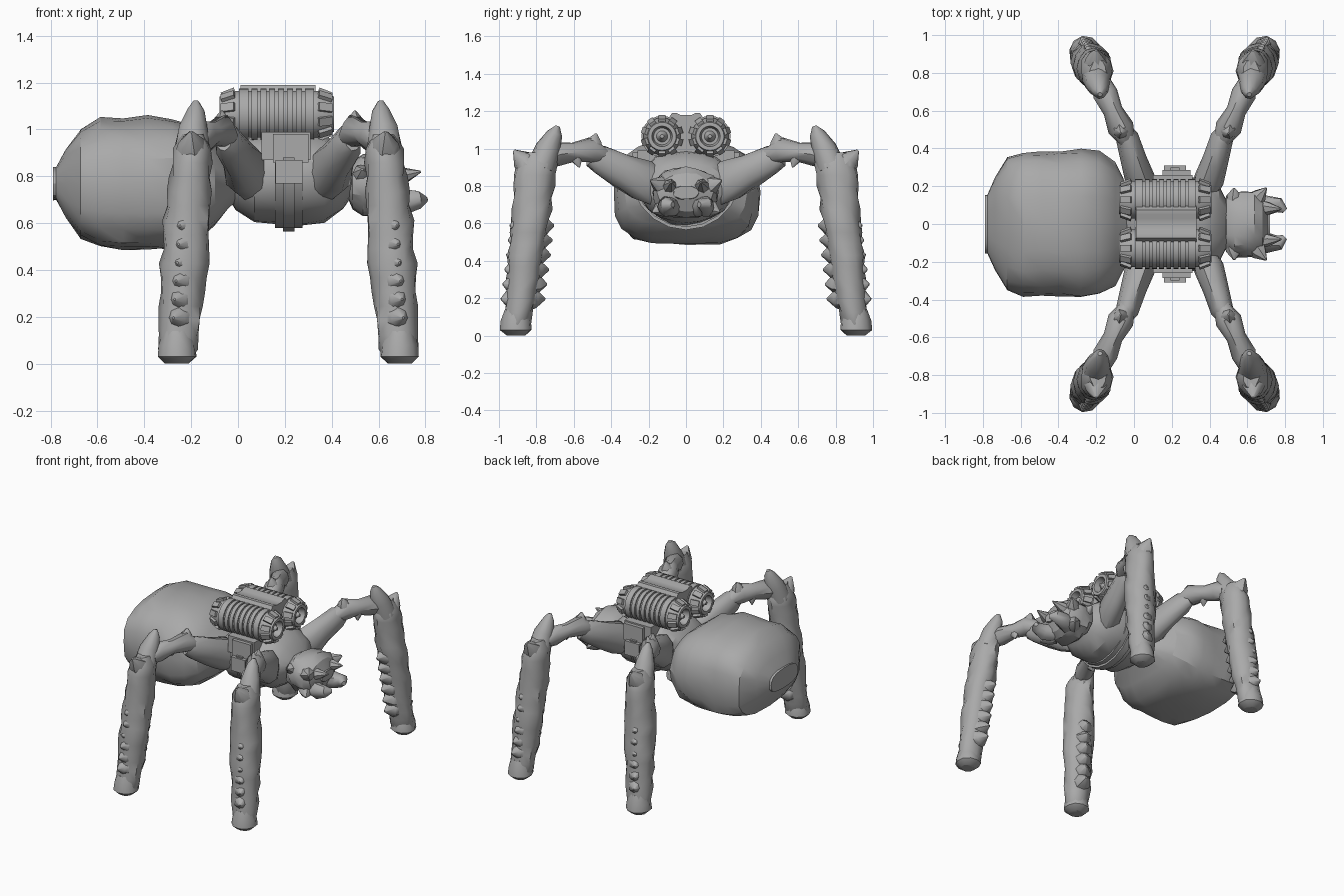
import bpy, bmesh, math, random
from mathutils import Vector, Matrix

old = bpy.data.objects.get("Cube")
if old:
    bpy.data.objects.remove(old, do_unlink=True)

shade = (.4, .4, .4, 1)
grey = bpy.data.materials.new("stone grey")
grey.use_nodes = True
grey.diffuse_color = shade
grey.node_tree.nodes["Principled BSDF"].inputs["Base Color"].default_value = shade


def finish(name, bm, angle=40):
    bmesh.ops.recalc_face_normals(bm, faces=bm.faces)
    mesh = bpy.data.meshes.new(name)
    bm.to_mesh(mesh)
    bm.free()
    mesh.materials.append(grey)
    mesh.shade_smooth()
    mesh.set_sharp_from_angle(angle=math.radians(angle))
    ob = bpy.data.objects.new(name, mesh)
    bpy.context.collection.objects.link(ob)


def skin(bm, rings):
    """Bridge rings of points and cap both ends."""
    loops = [[bm.verts.new(point) for point in ring] for ring in rings]
    for first, second in zip(loops, loops[1:]):
        for i in range(len(first)):
            bm.faces.new((first[i - 1], first[i], second[i], second[i - 1]))
    bm.faces.new(loops[0])
    bm.faces.new(loops[-1])


def oval(centre, u, v, sides, rough=0, upper=2, lower=2):
    """Ring of points, boxier where the upper or lower power is higher."""
    ring = []
    for i in range(sides):
        turn = math.tau * i / sides
        c, s = math.cos(turn), math.sin(turn)
        power = 2 / (upper if s >= 0 else lower)
        c, s = math.copysign(abs(c) ** power, c), math.copysign(abs(s) ** power, s)
        ring.append(centre + (u * c + v * s) * (1 + random.uniform(-rough, rough)))
    return ring


def limb(bm, path, sides=10, rough=.08, tall=1):
    """Tube of changing radius along (x, y, z, radius) points."""
    points = [Vector(step[:3]) for step in path]
    rings = []
    for i, point in enumerate(points):
        ahead = points[min(i + 1, len(points) - 1)]
        along = (ahead - points[max(i - 1, 0)]).normalized()
        u = along.orthogonal() if abs(along.z) > .99 else along.cross(Vector((0, 0, 1)))
        u = u.normalized() * path[i][3]
        rings.append(oval(point, u, u.cross(along) * tall, sides, rough))
    skin(bm, rings)


def spike(bm, base, reach, radius):
    """Blunt cone from a base point along a reach vector."""
    base, reach = Vector(base), Vector(reach)
    path = [(*(base + reach * t), radius * (1 - .9 * t * t)) for t in (0, .5, 1)]
    limb(bm, path, sides=7)


def body(name, back, front, width, height, level, blunt_back, blunt_front, lower, rough, steps):
    """Rounded mass along x; blunt values square off its two ends."""
    bm = bmesh.new()
    rings = []
    for k in range(steps + 1):
        a = -math.cos(math.pi * k / steps)
        blunt = blunt_back if a < 0 else blunt_front
        wide = max(.4, 1 - abs(a) ** (blunt + 2))
        high = max(.25, 1 - abs(a) ** blunt)
        centre = Vector(((back + front + (front - back) * a) / 2, 0, level))
        rings.append(oval(centre, Vector((0, width * wide, 0)), Vector((0, 0, height * high)),
                          20, rough, 2.4, lower))
    skin(bm, rings)
    finish(name, bm, 28)


def box(bm, centre, size, turn):
    bmesh.ops.create_cube(bm, size=1, matrix=turn @ Matrix.Translation(centre) @ Matrix.Diagonal((*size, 1)))


# Abdomen, thorax and head
random.seed(4)
body("abdomen", -.79, .02, .39, .285, .77, 5, 3, 3, .03, 12)
body("thorax", -.08, .52, .25, .2, .79, 4, 4, 2, .03, 9)
body("head", .45, .72, .17, .135, .765, 4, 4, 2.4, .06, 8)

bm = bmesh.new()
for s in (1, -1):
    spike(bm, (.64, s * .09, .79), (.14, s * -.01, .03), .045)
    spike(bm, (.63, s * .11, .79), (.07, s * .08, .04), .055)
    spike(bm, (.53, s * .11, .8), (0, s * .08, .03), .05)
    spike(bm, (.62, s * .1, .69), (.05, s * .08, -.03), .055)
    limb(bm, [(.64, s * .07, .69, .055), (.71, s * .1, .69, .055),
              (.77, s * .1, .7, .04), (.8, s * .07, .7, .015)])
finish("head_spikes_and_jaws", bm)


def shin_point(t):
    """Centre of the lower leg, from knee (0) to ground (1)."""
    return Vector((.62 + .07 * t, .8 + .11 * t ** 1.2, .98 * (1 - t)))


def build_thigh(bm):
    limb(bm, [(.35, .13, .77, .07), (.4, .24, .83, .085), (.43, .34, .88, .07),
              (.47, .46, .94, .06), (.49, .51, .96, .04)], tall=1.35)


def build_knee(bm):
    limb(bm, [(.47, .44, .96, .045), (.5, .51, .99, .07), (.54, .6, .98, .05),
              (.58, .69, .97, .065), (.6, .75, .95, .05)])
    spike(bm, (.5, .5, 1), (0, -.02, .08), .05)
    spike(bm, (.54, .6, .98), (.02, -.03, -.08), .04)


def build_shin(bm):
    rings = []
    steps = 16
    for k in range(steps + 1):
        t = k / steps
        end = .6 if k in (0, steps) else 1
        u = Vector((.075 + .025 * math.sin(math.pi * t), 0, 0))
        v = Vector((0, .11 - .045 * t * t, 0))
        rings.append(oval(shin_point(t), u * end, v * end, 12, .09))
    skin(bm, rings)
    # Foot
    limb(bm, [(.69, .91, .14, .06), (.69, .91, .08, .08), (.69, .91, .03, .085), (.69, .91, 0, .05)], rough=.03)
    # Knee horn and outer corner
    limb(bm, [(.63, .78, .9, .08), (.62, .74, 1, .065), (.61, .7, 1.08, .04), (.61, .685, 1.12, .012)])
    spike(bm, (.63, .83, .89), (0, .09, .1), .075)
    # Saw teeth down the inner edge, smaller ones down the outer edge
    for k in range(6):
        base = shin_point(.4 + .08 * k)
        spike(bm, base + Vector((0, -.03, 0)), (-.03, -.1, 0), .07)
        spike(bm, base + Vector((0, .04, 0)), (.03, .065, 0), .055)


# Legs: one design mirrored to four corners
middle = Vector((.215, 0, 0))
for end, sx in (("front", 1), ("rear", -1)):
    for side, sy in (("left", 1), ("right", -1)):
        random.seed(9)
        flip = Matrix.Translation(middle) @ Matrix.Diagonal((sx, sy, 1, 1)) @ Matrix.Translation(-middle)
        for part, build in (("thigh", build_thigh), ("knee", build_knee), ("shin", build_shin)):
            bm = bmesh.new()
            build(bm)
            bmesh.ops.transform(bm, matrix=flip, verts=bm.verts)
            finish(f"{end}_{side}_{part}", bm, 45)

# Twin tanks: mirrored lathe profile along x with recessed ends
cap = [(.24, .01), (.2, .03), (.2, .045), (.245, .055), (.245, .075), (.18, .1), (.16, .1), (.16, .11)]
profile = [(-x, r) for x, r in cap]
for k in range(-3, 4):
    groove = .038 * k
    profile += [(groove + dx, r) for dx, r in ((-.006, .11), (-.006, .1), (.006, .1), (.006, .11))]
profile += reversed(cap)
for side, s in (("left", 1), ("right", -1)):
    bm = bmesh.new()
    centre = Vector((.165, s * .128, 1.065))
    skin(bm, [oval(centre + Vector((x, 0, 0)), Vector((0, r, 0)), Vector((0, 0, r)), 28) for x, r in profile])
    # Raised lugs around both tapered ends
    for k in range(10):
        spin = Matrix.Translation(centre) @ Matrix.Rotation(math.tau * k / 10, 4, "X")
        for tilt in (-1, 1):
            turn = spin @ Matrix.Translation((tilt * .207, 0, .092)) @ Matrix.Rotation(tilt * .37, 4, "Y")
            box(bm, (0, 0, 0), (.06, .036, .024), turn)
    finish(f"{side}_tank", bm, 30)

# Bar joining the tanks
bm = bmesh.new()
half = [(.03, 1.18), (.05, 1.19), (.075, 1.19), (.1, 1.15), (.03, 1.06), (.06, .97)]
outline = half + [(-y, z) for y, z in reversed(half)]
skin(bm, [[Vector((x, y, z)) for y, z in outline] for x in (.01, .33)])
finish("tank_bar", bm, 30)

# Side brackets below the tanks
bm = bmesh.new()
for s in (1, -1):
    side = Matrix.Diagonal((1, s, 1, 1))
    box(bm, (.205, .19, .93), (.21, .14, .12), side)
    box(bm, (.225, .21, .92), (.15, .15, .12), side)
    box(bm, (.217, .255, .82), (.115, .11, .1), side)
finish("brackets", bm, 30)

# Strap passing under the thorax, with a raised centre band
bm = bmesh.new()
for half_width, grow in ((.058, 1), (.025, 1.05)):
    rings = []
    for k in range(11):
        turn = math.pi * k / 10
        outer = Vector((0, .285 * math.cos(turn), -.3 * math.sin(turn))) * grow
        top = Vector((.217, 0, .88))
        across = Vector((half_width, 0, 0))
        inner = outer * .86
        rings.append([top + outer - across, top + outer + across, top + inner + across, top + inner - across])
    skin(bm, rings)
finish("strap", bm, 30)
